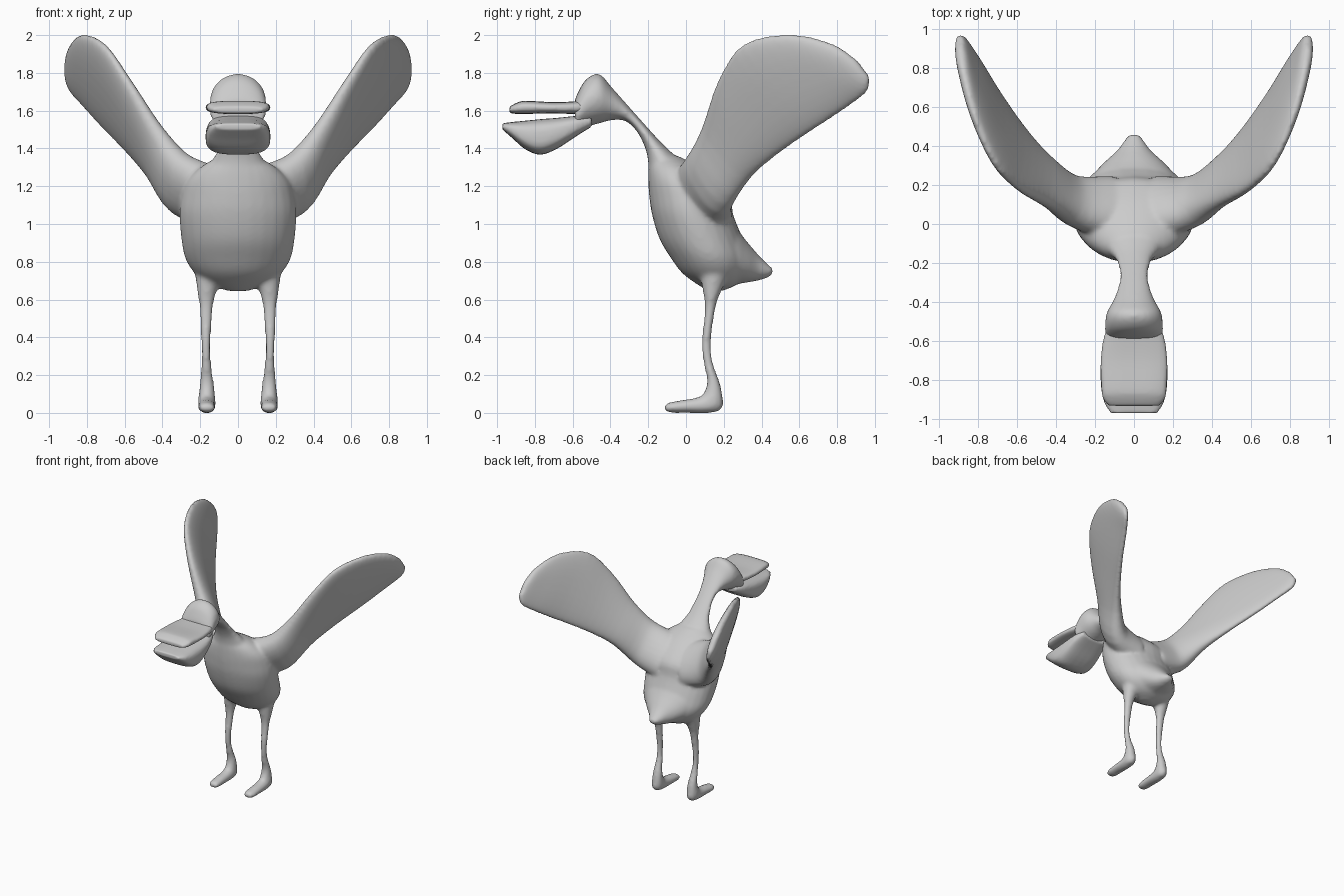
import bpy, bmesh
from math import cos, sin, tau
from mathutils import Vector

cube = bpy.data.objects.get("Cube")
if cube:
    bpy.data.objects.remove(cube, do_unlink=True)

grey = bpy.data.materials.new("plain_grey")
grey.use_nodes = True
grey.diffuse_color = (0.6, 0.6, 0.6, 1)
grey.node_tree.nodes["Principled BSDF"].inputs["Base Color"].default_value = (0.6, 0.6, 0.6, 1)


def spline(rows, steps=4):
    """Catmull-Rom interpolation between section rows."""
    out = []
    last = len(rows) - 1
    for i in range(last):
        a, b, c, d = rows[max(i - 1, 0)], rows[i], rows[i + 1], rows[min(i + 2, last)]
        for s in range(steps):
            t = s / steps
            out.append([q + t / 2 * (r - p + t * (2 * p - 5 * q + 4 * r - u + t * (3 * (q - r) + u - p)))
                        for p, q, r, u in zip(a, b, c, d)])
    return out + [list(rows[-1])]


def loft(bm, sections, sides=28, power=1.0):
    """Skin oval rings; each section is (edge, opposite edge, half thickness vector)."""
    rings = []
    for a, b, side in sections:
        ring = []
        for k in range(sides):
            c, s = cos(tau * k / sides), sin(tau * k / sides)
            c, s = [abs(v) ** power * (1 if v > 0 else -1) for v in (c, s)]
            ring.append(bm.verts.new((a + b) / 2 + (a - b) / 2 * c + side * s))
        rings.append(ring)
    for r, q in zip(rings, rings[1:]):
        for k in range(sides):
            j = (k + 1) % sides
            bm.faces.new((r[k], r[j], q[j], q[k]))
    bm.faces.new(rings[0])
    bm.faces.new(rings[-1])


def upright(rows, sign=1):
    """Rows of x, edge y z, opposite edge y z, half width across x."""
    return [(Vector((sign * x, y, z)), Vector((sign * x, v, w)), Vector((h, 0, 0)))
            for x, y, z, v, w, h in spline(rows)]


def blade(rows, sign):
    """Rows of leading edge xyz, trailing edge xyz, half thickness."""
    pts = [(Vector((sign * r[0], *r[1:3])), Vector((sign * r[3], *r[4:6])), r[6]) for r in spline(rows)]
    result = []
    for i, (a, b, t) in enumerate(pts):
        p, q = pts[max(i - 1, 0)], pts[min(i + 1, len(pts) - 1)]
        span = q[0] + q[1] - p[0] - p[1]
        result.append((a, b, (a - b).cross(span).normalized() * t))
    return result


def finish(name, bm, voxel, smoothing):
    bmesh.ops.recalc_face_normals(bm, faces=bm.faces)
    mesh = bpy.data.meshes.new(name)
    bm.to_mesh(mesh)
    bm.free()
    mesh.materials.append(grey)
    obj = bpy.data.objects.new(name, mesh)
    bpy.context.collection.objects.link(obj)
    for face in mesh.polygons:
        face.use_smooth = True
    # Blend overlapping lofts into one soft skin
    remesh = obj.modifiers.new("blend", 'REMESH')
    remesh.mode = 'VOXEL'
    remesh.voxel_size = voxel
    remesh.use_smooth_shade = True
    soft = obj.modifiers.new("soften", 'SMOOTH')
    soft.factor = 0.5
    soft.iterations = smoothing
    return obj


# Torso, from belly to shoulders: z, front y, back y, half width
torso = [(.645, .12, .19, .05), (.68, .06, .27, .15), (.74, -.02, .32, .23), (.82, -.08, .33, .28),
         (.92, -.14, .3, .3), (1.05, -.18, .25, .31), (1.15, -.195, .23, .3),
         (1.23, -.2, .16, .27), (1.3, -.2, .07, .2), (1.36, -.19, -.04, .1)]

# Tail, front to back: y, top z, bottom z, half width
tail = [(.15, 1.02, .68, .24), (.25, .99, .68, .21), (.32, .91, .69, .15),
        (.38, .84, .7, .085), (.43, .79, .715, .05), (.46, .765, .735, .025)]

# Neck and head: x, back y z, front y z, half width
neck = [(0, 0, 1.25, -.2, 1.22, .17), (0, -.04, 1.34, -.2, 1.32, .14), (0, -.13, 1.43, -.215, 1.4, .095),
        (0, -.23, 1.54, -.26, 1.49, .077), (0, -.31, 1.63, -.32, 1.545, .08),
        (0, -.39, 1.72, -.39, 1.55, .105), (0, -.46, 1.795, -.45, 1.535, .14),
        (0, -.53, 1.765, -.52, 1.515, .15), (0, -.575, 1.69, -.57, 1.49, .15),
        (0, -.59, 1.65, -.585, 1.5, .14)]

# Leg and foot, hip to toe
leg = [(.15, .07, .76, .24, .76, .08), (.165, .09, .64, .185, .64, .05), (.168, .1, .55, .155, .55, .035),
       (.17, .083, .38, .132, .36, .025), (.168, .093, .26, .147, .25, .027), (.165, .112, .17, .182, .15, .037),
       (.165, .09, .1, .195, .03, .046), (.165, .05, .08, .13, 0, .047), (.165, -.02, .068, 0, 0, .047),
       (.165, -.09, .055, -.07, 0, .045), (.165, -.115, .04, -.112, .008, .032)]

# Wing, root to tip
wing = [(.13, -.05, 1.28, .13, .22, 1, .12), (.3, .02, 1.37, .32, .22, 1.06, .1),
        (.43, .09, 1.52, .45, .34, 1.24, .07), (.58, .17, 1.76, .57, .49, 1.37, .055),
        (.71, .3, 1.95, .7, .68, 1.5, .05), (.82, .54, 2.005, .81, .86, 1.62, .045),
        (.88, .77, 1.955, .88, .96, 1.7, .037), (.9, .9, 1.87, .9, .975, 1.77, .022)]

body = bmesh.new()
loft(body, upright([(0, f, z, b, z, w) for z, f, b, w in torso]))
loft(body, upright([(0, y, t, y, b, w) for y, t, b, w in tail]))
loft(body, upright(neck))
for sign in (1, -1):
    loft(body, upright(leg, sign))
    loft(body, blade(wing, sign), power=0.9)
finish("body_with_wings_and_legs", body, .013, 8)

# Open bill, back to tip: y, top z, bottom z, half width
upper = [(-.5, 1.66, 1.58, .12), (-.58, 1.65, 1.582, .155), (-.7, 1.645, 1.585, .172),
         (-.85, 1.652, 1.583, .168), (-.9, 1.64, 1.583, .158), (-.935, 1.62, 1.588, .13)]
lower = [(-.5, 1.57, 1.515, .12), (-.58, 1.572, 1.465, .152), (-.68, 1.562, 1.4, .168),
         (-.77, 1.555, 1.367, .172), (-.85, 1.547, 1.395, .168), (-.92, 1.54, 1.455, .152),
         (-.972, 1.533, 1.5, .12)]
for name, rows in (("upper_bill", upper), ("lower_bill", lower)):
    bill = bmesh.new()
    loft(bill, upright([(0, y, t, y, b, w) for y, t, b, w in rows]), power=0.65)
    finish(name, bill, .01, 3)
